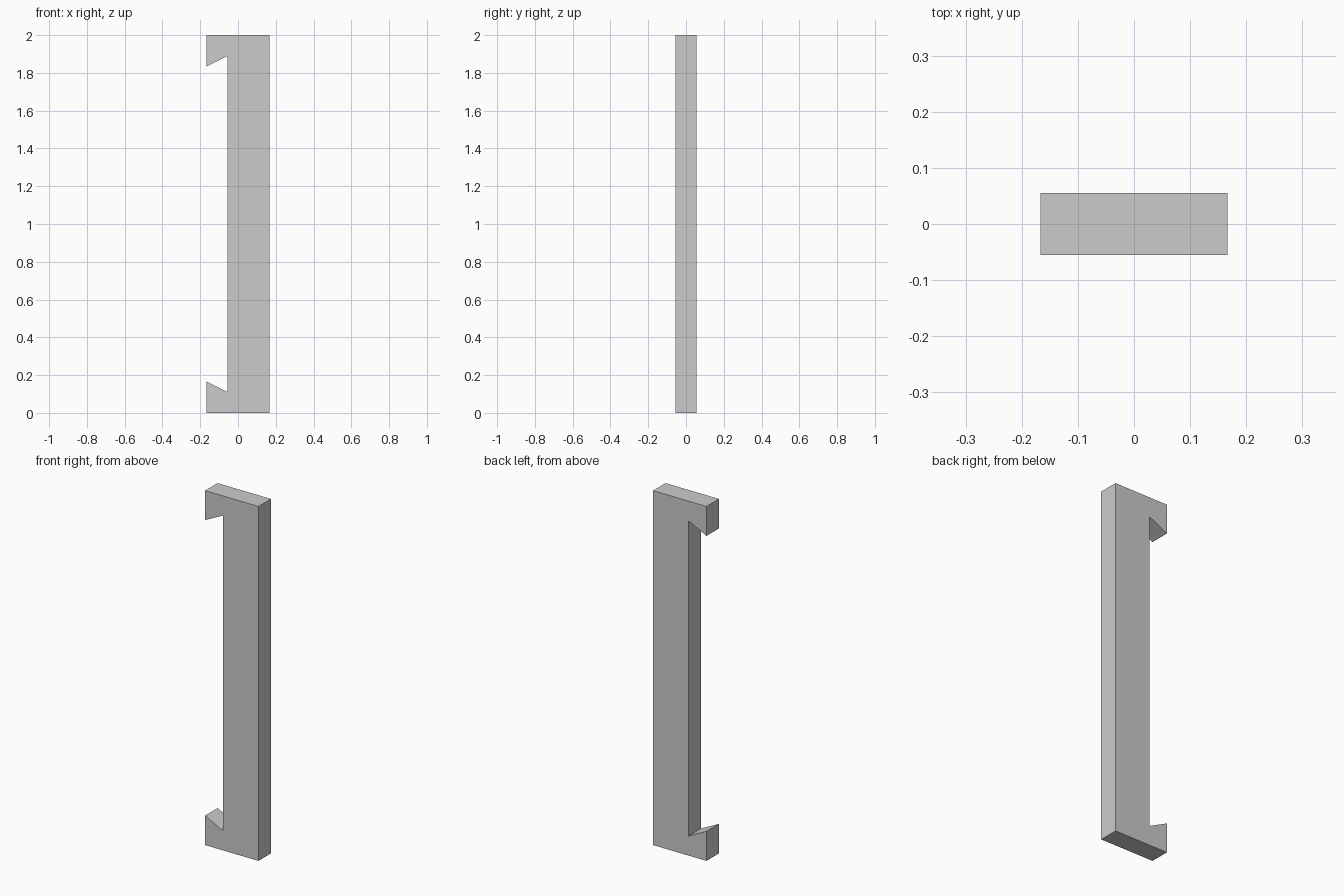
import bpy, bmesh

if "Cube" in bpy.data.objects:
    bpy.data.objects.remove(bpy.data.objects["Cube"])

# Proportions: the outline sits on a grid of eighteenths of a unit
U = 1 / 18
HEIGHT, HALF_WIDTH, HALF_DEPTH = 2.0, 3 * U, U

# Lower half of the bracket outline (x, z): hook tip, notch corner
lower = [(HALF_WIDTH, 0), (-HALF_WIDTH, 0), (-HALF_WIDTH, 3 * U), (-U, 2 * U)]
# Mirror about mid height for the upper hook
outline = lower + [(x, HEIGHT - z) for x, z in reversed(lower)]

# Hooked bracket: extrude the outline through its depth
bm = bmesh.new()
face = bm.faces.new([bm.verts.new((x, -HALF_DEPTH, z)) for x, z in outline])
extruded = bmesh.ops.extrude_face_region(bm, geom=[face], use_keep_orig=True)
moved = [g for g in extruded["geom"] if isinstance(g, bmesh.types.BMVert)]
bmesh.ops.translate(bm, verts=moved, vec=(0, 2 * HALF_DEPTH, 0))
bmesh.ops.recalc_face_normals(bm, faces=bm.faces[:])

mesh = bpy.data.meshes.new("hooked_bracket")
bm.to_mesh(mesh)
bm.free()
bpy.context.collection.objects.link(bpy.data.objects.new("hooked_bracket", mesh))
